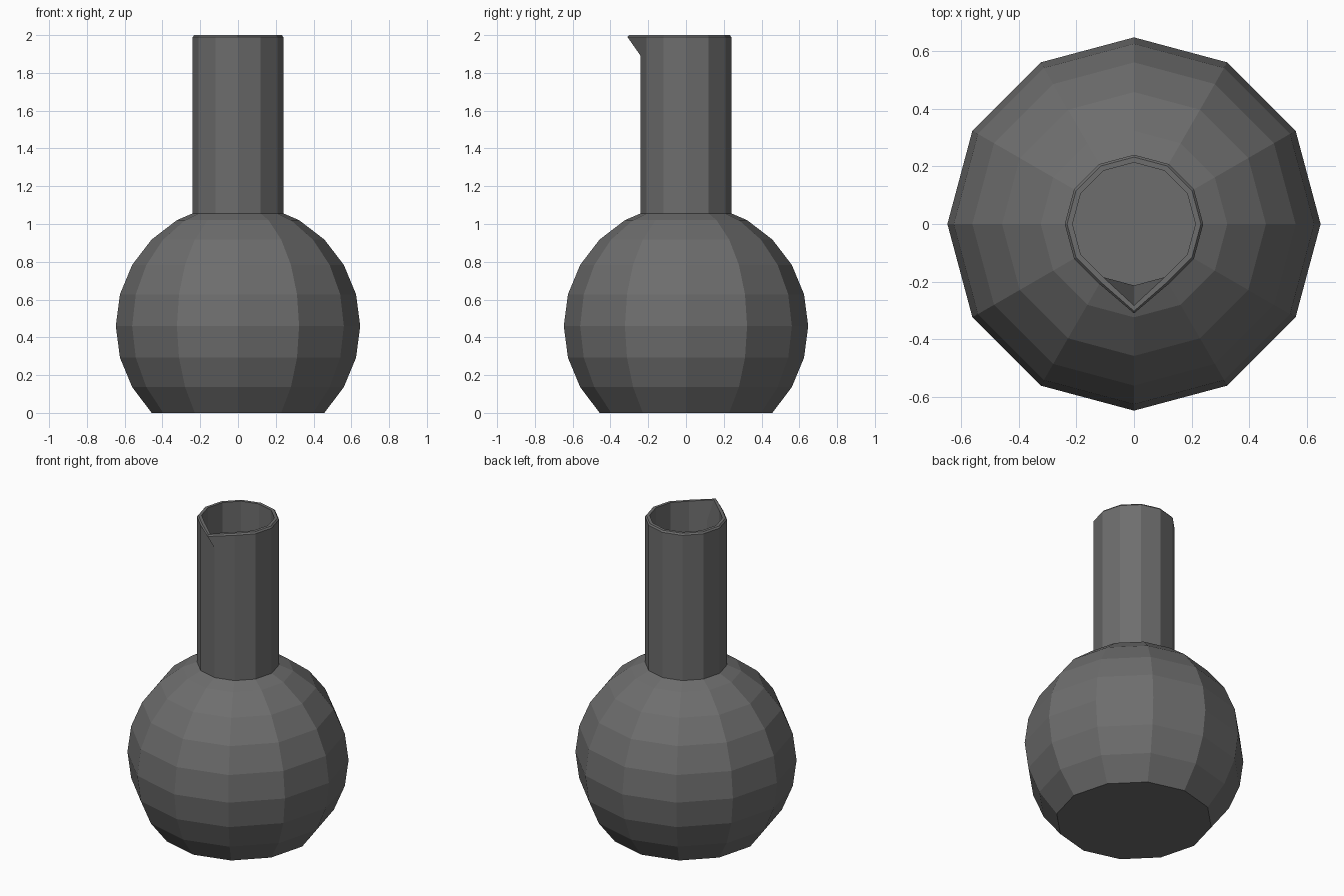
import bpy, bmesh
from math import sin, cos, pi, radians

if "Cube" in bpy.data.objects:
    bpy.data.objects.remove(bpy.data.objects["Cube"])

SIDES = 12
CENTRE_Z = 0.46
WALL = 0.025
FRONT = SIDES * 3 // 4  # index of the corner facing -y


def globe(radius, angles):
    """Profile points (r, z) on the round body at the given latitudes."""
    return [(radius * cos(radians(a)), CENTRE_Z + radius * sin(radians(a))) for a in angles]


# Outer body and neck, from the base up to the rim
outer = [(0.457, 0.0)] + globe(0.647, range(-30, 61, 15))
outer += [(0.24, 1.056), (0.24, 1.99), (0.232, 2.0)]

# Inner wall, from the rim down to the flat floor
inner = [(0.213, 2.0), (0.213, 1.04)]
inner += globe(0.647 - WALL, range(60, -31, -15)) + [(0.44, WALL)]

# Lathe the profile into rings
bm = bmesh.new()
rings = []
for r, z in outer + inner:
    rings.append([bm.verts.new((r * cos(2 * pi * i / SIDES), r * sin(2 * pi * i / SIDES), z))
                  for i in range(SIDES)])
for a, b in zip(rings, rings[1:]):
    for i in range(SIDES):
        j = (i + 1) % SIDES
        bm.faces.new((a[i], a[j], b[j], b[i]))

# Flat base and inner floor
bm.faces.new(rings[0])
bm.faces.new(rings[-1])

# Pouring lip: add one point below the rim inside and outside, then pull the rim corner forward
rim = len(outer)
for low, high in ((rim - 3, rim - 2), (rim + 1, rim)):
    v0, v1 = rings[low][FRONT], rings[high][FRONT]
    edge = bm.edges.get((v0, v1))
    bmesh.utils.edge_split(edge, v0, (1.89 - v0.co.z) / (v1.co.z - v0.co.z))
for ring in rings:
    if ring[FRONT].co.z > 1.95:
        ring[FRONT].co.y -= 0.07

bmesh.ops.recalc_face_normals(bm, faces=bm.faces)
mesh = bpy.data.meshes.new("flask")
bm.to_mesh(mesh)
bm.free()
flask = bpy.data.objects.new("flask", mesh)
bpy.context.collection.objects.link(flask)

# Dark grey surface
mat = bpy.data.materials.new("dark_grey")
mat.diffuse_color = (0.155, 0.155, 0.155, 1.0)
mat.use_nodes = True
mat.node_tree.nodes["Principled BSDF"].inputs["Base Color"].default_value = mat.diffuse_color
mesh.materials.append(mat)
